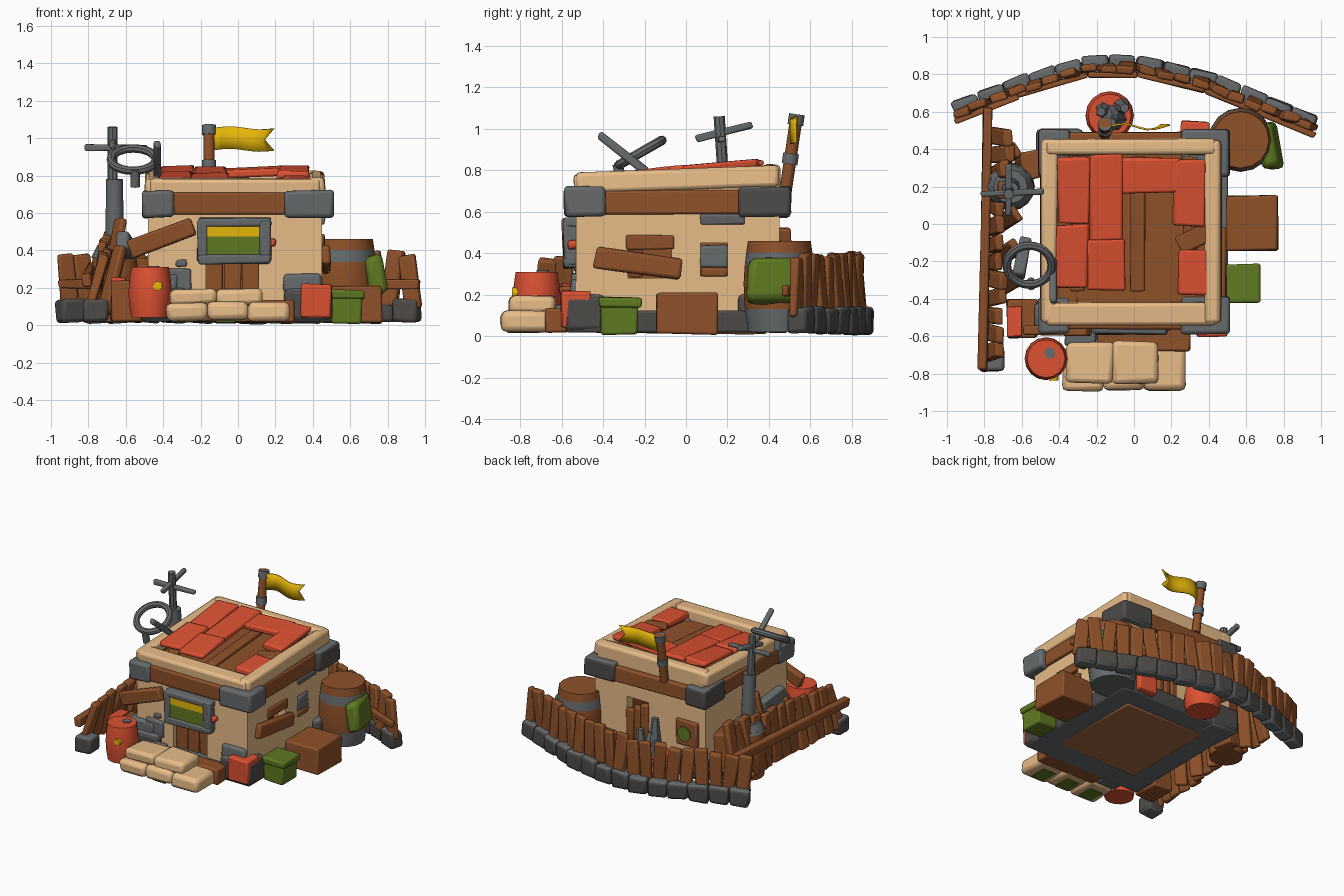
import bpy, bmesh, math, random
from mathutils import Vector, Euler, Matrix
random.seed(4)
default = bpy.data.objects.get("Cube")
if default:
    bpy.data.objects.remove(default)
made = []

def material(name, *rgb):
    m = bpy.data.materials.new(name)
    m.use_nodes = True
    m.diffuse_color = (*rgb, 1)
    m.node_tree.nodes["Principled BSDF"].inputs["Base Color"].default_value = (*rgb, 1)
    return m

SAND, WOOD = material("sand_plaster", .88, .55, .27), material("brown_wood", .27, .082, .022)
BOARD, RED = material("pale_floor_wood", .36, .14, .055), material("red_paint", .72, .083, .032)
GREY, DARK = material("grey_stone", .135, .145, .15), material("dark_stone", .075, .07, .065)
GREEN, YELLOW = material("green_cloth", .115, .19, .015), material("yellow_cloth", .78, .46, .003)

def finish(name, bm, *mats, bevel=0):
    bmesh.ops.recalc_face_normals(bm, faces=bm.faces)
    mesh = bpy.data.meshes.new(name)
    bm.to_mesh(mesh)
    bm.free()
    for m in mats:
        mesh.materials.append(m)
    ob = bpy.data.objects.new(name, mesh)
    bpy.context.collection.objects.link(ob)
    if bevel:
        mod = ob.modifiers.new("Bevel", "BEVEL")
        mod.width, mod.segments, mod.limit_method = bevel, 2, "NONE"
    made.append(ob)
    return ob

def block(name, center, size, mat, rot=Euler(), bevel=.012, wobble=.006, sides=None):
    """Slightly irregular bevelled block, optionally with another colour on its sides."""
    bm = bmesh.new()
    bmesh.ops.create_cube(bm, size=1)
    bm.normal_update()
    for f in bm.faces:
        f.material_index = int(sides is not None and abs(f.normal.z) < .5)
    for v in bm.verts:
        p = Vector(a * b + random.uniform(-wobble, wobble) for a, b in zip(v.co, size))
        v.co = rot.to_matrix() @ p + Vector(center)
    return finish(name, bm, mat, sides or mat, bevel=min(bevel, min(size) * .3))

def box(name, x, y, z, mat, **options):
    return block(name, [sum(s) / 2 for s in (x, y, z)], [s[1] - s[0] for s in (x, y, z)], mat, **options)

def beam(name, p, q, wide, tall, mat, **options):
    d = Vector(q) - Vector(p)
    return block(name, (Vector(p) + Vector(q)) / 2, (d.length, wide, tall), mat, rot=d.to_track_quat("X", "Z"), **options)

def rod(name, p, q, r, mat, tip=None, segments=12):
    d = Vector(q) - Vector(p)
    place = Matrix.Translation((Vector(p) + Vector(q)) / 2) @ d.to_track_quat("Z", "Y").to_matrix().to_4x4()
    bm = bmesh.new()
    bmesh.ops.create_cone(bm, cap_ends=True, segments=segments, radius1=r, radius2=tip or r, depth=d.length, matrix=place)
    return finish(name, bm, mat)

def barrel(name, x, y, r, low, high, mat, band):
    """Bulging barrel whose base and upper hoop take the band colour."""
    bm, rings = bmesh.new(), []
    for t in (0, .25, .4, .55, .72, .87, 1):
        rad = r * (.88 + .12 * math.sin(math.pi * t))
        rings.append([bm.verts.new((x + rad * math.cos(a), y + rad * math.sin(a), low + (high - low) * t))
                      for a in (math.tau * k / 16 for k in range(16))])
    for i, (a, b) in enumerate(zip(rings, rings[1:])):
        for k in range(16):
            bm.faces.new((a[k - 1], a[k], b[k], b[k - 1])).material_index = int(i in (0, 4))
    bm.faces.new(rings[0]).material_index = 1
    bm.faces.new(rings[-1])
    finish(name, bm, mat, band)

# Foundation and hollow walls with openings
box("foundation", (-.5, .5), (-.57, .49), (.02, .12), GREY, sides=DARK)
box("floor_boards", (-.34, .34), (-.4, .34), (.012, .13), BOARD)
walls = box("walls", (-.48, .45), (-.53, .45), (.06, .72), SAND, bevel=0, wobble=0)
cutters = [box("cutter", x, y, z, WOOD, bevel=0, wobble=0) for x, y, z in (
    ((-.41, .38), (-.46, .38), (.1, .9)), ((-.17, .11), (-.7, -.4), (.1, .38)), ((.3, .6), (-.28, -.07), (.28, .48)),
    ((.3, .6), (.07, .2), (.29, .45)), ((.0, .18), (.3, .6), (.1, .48)))]
for c in cutters:
    mod = walls.modifiers.new("Opening", "BOOLEAN")
    mod.object, mod.solver = c, "EXACT"
bpy.context.view_layer.update()
cut = bpy.data.meshes.new_from_object(walls.evaluated_get(bpy.context.evaluated_depsgraph_get()))
walls.modifiers.clear()
walls.data = cut
cut.materials.clear()
cut.materials.append(SAND)
cut.materials.append(WOOD)
for f in cut.polygons:
    f.material_index = int(-.42 < f.center.x < .39 and -.47 < f.center.y < .39)
for c in cutters:
    made.remove(c)
    bpy.data.objects.remove(c)
# Doors, window boards and wall patches
for i in range(3):
    box("front_door_plank", (-.17 + .095 * i, -.08 + .095 * i), (-.5, -.47), (.1, .38), WOOD)
    box("back_door_plank", (.06 * i, .055 + .06 * i), (.42, .47), (.1, .46 - .03 * i), WOOD)
beam("side_window_plank", (.47, -.44, .38), (.47, -.02, .32), .05, .1, WOOD, bevel=.03)
beam("front_leaning_plank", (-.58, -.57, .4), (-.24, -.57, .53), .05, .1, WOOD)
rod("back_window_pane", (-.32, .45, .34), (-.32, .485, .34), .055, GREEN)
for part in (("side_window_lintel", (.43, .46), (-.29, -.06), (.42, .485), WOOD),
             ("side_window_post", (.41, .45), (-.28, -.21), (.28, .48), WOOD),
             ("side_shutter", (.42, .455), (.07, .2), (.33, .44), GREY), ("side_sill", (.42, .455), (.07, .2), (.29, .33), WOOD),
             ("side_patch", (.44, .465), (.07, .28), (.54, .59), GREY),
             ("back_window_frame", (-.42, -.24), (.44, .475), (.25, .43), WOOD),
             ("wall_stone", (-.39, -.25), (-.55, -.5), (.18, .3), GREY),
             ("wall_chip", (-.33, -.27), (-.54, -.5), (.315, .35), GREY)):
    box(*part)
# Stone footing corners and timber band with stone caps
for x, near in ((-.4, -.34), (.37, .25)):
    for y, inner, tone in ((-.585, -.39, GREY), (.505, .25, DARK)):
        xs, ys = sorted((math.copysign(.51, x), near)), sorted((y, inner))
        box("footing_stone", (x - .12, x + .13), ys, (.02, .2), GREY, bevel=.03, sides=DARK)
        box("band_corner", xs, ys, (.575, .72), GREY, bevel=.02, sides=tone)
    box("footing_top", (x - .13, x + .08), (-.555, -.42), (.18, .275), GREY, bevel=.02)
    box("side_band", (x - .1, x + .1), (-.45, .4), (.59, .705), WOOD)
    beam("side_parapet", (x * 1.14, -.53, .735), (x * 1.14, .45, .775), .085, .1, SAND, bevel=.02)
for y in (-.48, .41):
    box("cross_band", (-.42, .4), (y - .08, y + .08), (.59, .705), WOOD)
# Parapet ends, roof deck and broken red roof panels
box("front_parapet", (-.47, .44), (-.54, -.42), (.68, .785), SAND, bevel=.02)
box("back_parapet", (-.47, .44), (.37, .455), (.68, .83), SAND, bevel=.02)
box("roof_deck", (-.42, .39), (-.46, .39), (.66, .71), WOOD)
for x0, x1, y0, y1 in ((-.42, -.24, -.34, .0), (-.41, -.24, .0, .36), (-.25, -.05, -.36, -.08), (-.24, -.06, -.09, .37),
                       (-.07, .25, .17, .35), (.21, .38, -.01, .34), (.24, .42, -.38, -.14)):
    y = (y0 + y1) / 2
    block("roof_panel", ((x0 + x1) / 2, y, .8 + .09 * y), (x1 - x0, y1 - y0, .04), RED,
          rot=Euler((.09, random.uniform(-.04, .04), 0)), wobble=.01)
for x in (-.3, .02, .3):
    beam("rafter", (x, -.36, .735), (x, .36, .79), .08, .03, WOOD)
beam("loose_roof_board", (.24, -.12, .78), (.4, -.04, .79), .1, .03, WOOD)
# Front sign with coloured screen
for z, x in ((.352, -.188), (.548, .148)):
    box("sign_rail", (-.215, .175), (-.59, -.52), (z - .025, z + .025), GREY)
    box("sign_post", (x - .03, x + .03), (-.59, -.52), (.34, .56), GREY)
box("sign_lower_screen", (-.165, .125), (-.58, -.53), (.37, .475), GREEN, bevel=0, wobble=0)
box("sign_upper_screen", (-.165, .125), (-.58, -.53), (.475, .53), YELLOW, bevel=0, wobble=0)
box("sign_lamp", (.16, .2), (-.57, -.53), (.42, .46), RED)
# Sandbags with tarp scraps, and the step
box("front_step", (-.2, .3), (-.68, -.55), (.02, .13), WOOD)
box("step_stone", (-.37, -.2), (-.65, -.55), (.02, .15), GREY)
for name, count, x, pitch, y, z in (("lower_sandbag", 3, -.38, .215, (-.89, -.65), (.025, .12)),
                                    ("upper_sandbag", 2, -.36, .245, (-.85, -.63), (.105, .19))):
    for i in range(count):
        box(name, (x + pitch * i, x + pitch * (i + 1) + .005), y, z, SAND, bevel=.035, wobble=.01)
for x in (-.27, -.06, .15):
    box("tarp_scrap", (x - .06, x + .05), (-.86, -.73), (.017, .026), GREEN, wobble=.002)
# Barrels and crates
barrel("front_barrel", -.47, -.72, .115, .04, .31, RED, RED)
rod("barrel_cap", (-.45, -.69, .3), (-.45, -.69, .316), .03, GREY)
rod("barrel_badge", (-.43, -.8, .21), (-.43, -.838, .21), .025, YELLOW)
barrel("large_barrel", .57, .45, .172, .02, .46, WOOD, GREY)
box("barrel_cloth", (.66, .78), (.29, .53), (.16, .36), GREEN, rot=Euler((0, -.2, .25)), wobble=.02, bevel=.03)
box("left_rear_crate", (-.62, -.5), (.24, .39), (.02, .36), WOOD, rot=Euler((0, .1, .2)))
for part in (("red_crate", (.34, .5), (-.6, -.46), (.04, .22), RED), ("green_crate", (.5, .66), (-.41, -.23), (.01, .16), GREEN),
             ("green_crate_lid", (.485, .675), (-.42, -.215), (.14, .19), GREEN),
             ("wood_crate", (.49, .77), (-.14, .15), (.01, .21), WOOD), ("left_crate", (-.68, -.52), (-.61, -.4), (.02, .24), WOOD),
             ("left_crate_patch", (-.68, -.6), (-.6, -.44), (.235, .25), RED),
             ("back_red_crate", (.25, .4), (.46, .55), (.03, .2), RED)):
    box(*part)
# Rear drum with jagged scrap
barrel("rear_drum", -.13, .58, .13, .02, .19, RED, RED)
for dx, dy, wide, top in ((.01, -.01, .085, .33), (-.04, .03, .05, .29), (.05, .05, .05, .36), (0, -.03, .06, .43)):
    rod("scrap_spike", (-.12 + dx, .58 + dy, .15), (-.12 + dx * 1.4, .57 + dy, top), wide, GREY, tip=.025, segments=6)
# Flag pole and swallowtail flag
foot, head = Vector((-.155, .48, .7)), Vector((-.155, .535, 1.07))
rod("flag_pole", foot, head, .03, WOOD)
for t in (.42, .93):
    rod("pole_collar", foot.lerp(head, t - .07), foot.lerp(head, t + .07), .038, GREY)
bm = bmesh.new()
columns = [[bm.verts.new((-.13 + .32 * t - (.05 * t ** 6 if k == 1 else 0), .525 + .015 * math.sin(t * 7),
                          .935 + .06 * k + .008 * math.sin(t * 6))) for k in range(3)] for t in (i / 8 for i in range(9))]
for a, b in zip(columns, columns[1:]):
    for k in range(2):
        bm.faces.new((a[k], b[k], b[k + 1], a[k + 1]))
finish("flag", bm, YELLOW).modifiers.new("Thickness", "SOLIDIFY").thickness = .01
# Vane mast on a barrel, tilted ring antenna
barrel("mast_barrel", -.66, .2, .13, .02, .38, WOOD, WOOD)
rod("mast_base", (-.66, .2, .36), (-.66, .2, .43), .125, GREY, tip=.09)
rod("mast", (-.66, .2, .4), (-.66, .18, .78), .05, GREY, tip=.045)
rod("mast_top", (-.67, .18, .76), (-.67, .16, 1.06), .027, GREY, segments=8)
beam("vane_bar", (-.82, .16, .95), (-.48, .17, .95), .03, .035, GREY)
beam("vane_blade", (-.67, .05, .95), (-.67, .32, 1.02), .03, .03, GREY)
bpy.ops.mesh.primitive_torus_add(major_segments=24, minor_segments=8, major_radius=.12, minor_radius=.023,
                                 location=(-.56, -.22, .885), rotation=(.52, 0, 0))
made.append(bpy.context.object)
made[-1].name = "ring_antenna"
made[-1].data.materials.append(GREY)
beam("ring_arm", (-.43, -.42, .97), (-.43, -.19, .79), .04, .04, GREY)
rod("ring_stem", (-.55, -.33, .83), (-.55, -.31, .74), .025, GREY)
beam("side_pipe", (-.62, -.28, .46), (-.58, -.08, .4), .07, .1, GREY)
# Curved rear fence, evenly spaced by length
path = [Vector((x, y, 0)) for x, y in ((-.96, .6), (-.62, .74), (-.25, .85), (.02, .855), (.38, .77), (.97, .53))]
def along(t, height=0):
    left = t * sum((b - a).length for a, b in zip(path, path[1:]))
    for a, b in zip(path, path[1:]):
        if left <= (b - a).length or b == path[-1]:
            return a + (b - a).normalized() * left + Vector((0, 0, height))
        left -= (b - a).length
for i in range(14):
    beam("fence_stone", along(i / 14, .075), along((i + 1) / 14, .075), .1, .125, GREY, bevel=.02, wobble=.01, sides=DARK)
for i in range(20):
    t = (i + .5) / 20
    d = along(t + .02) - along(t - .02)
    block("fence_plank", along(t, .25 + random.uniform(-.02, .02)) - Vector((0, .02, 0)), (.09, .045, .29), WOOD, wobble=.008,
          rot=Euler((random.uniform(-.1, .1), random.uniform(-.13, .13), math.atan2(d.y, d.x))))
for a, b in zip(path, path[1:]):
    beam("fence_rail", a + Vector((0, -.055, .22)), b + Vector((0, -.055, .22)), .03, .05, WOOD)
# Leaning left fence
for i in range(13):
    t, tall = i / 12, .32 + .012 * i * random.uniform(.7, 1.1)
    block("side_fence_plank", (-.76 + .04 * t, -.68 + 1.15 * t, .06 + tall / 2), (.045, .09, tall), WOOD,
          rot=Euler((random.uniform(-.12, .12), random.uniform(.05, .3), 0)))
beam("side_fence_rail", (-.81, -.78, .24), (-.78, .62, .3), .05, .07, WOOD)
box("side_fence_stone", (-.83, -.69), (-.79, -.66), (.02, .14), GREY, bevel=.02, sides=DARK)
for y, top in ((-.35, .42), (-.18, .4), (.0, .57), (.34, .44)):
    beam("leaning_board", (-.72, y, .06), (-.63, y + .06, top), .09, .04, WOOD)
# Soft shading with kept edges
for ob in made:
    ob.select_set(True)
bpy.ops.object.shade_smooth_by_angle(angle=math.radians(35))
